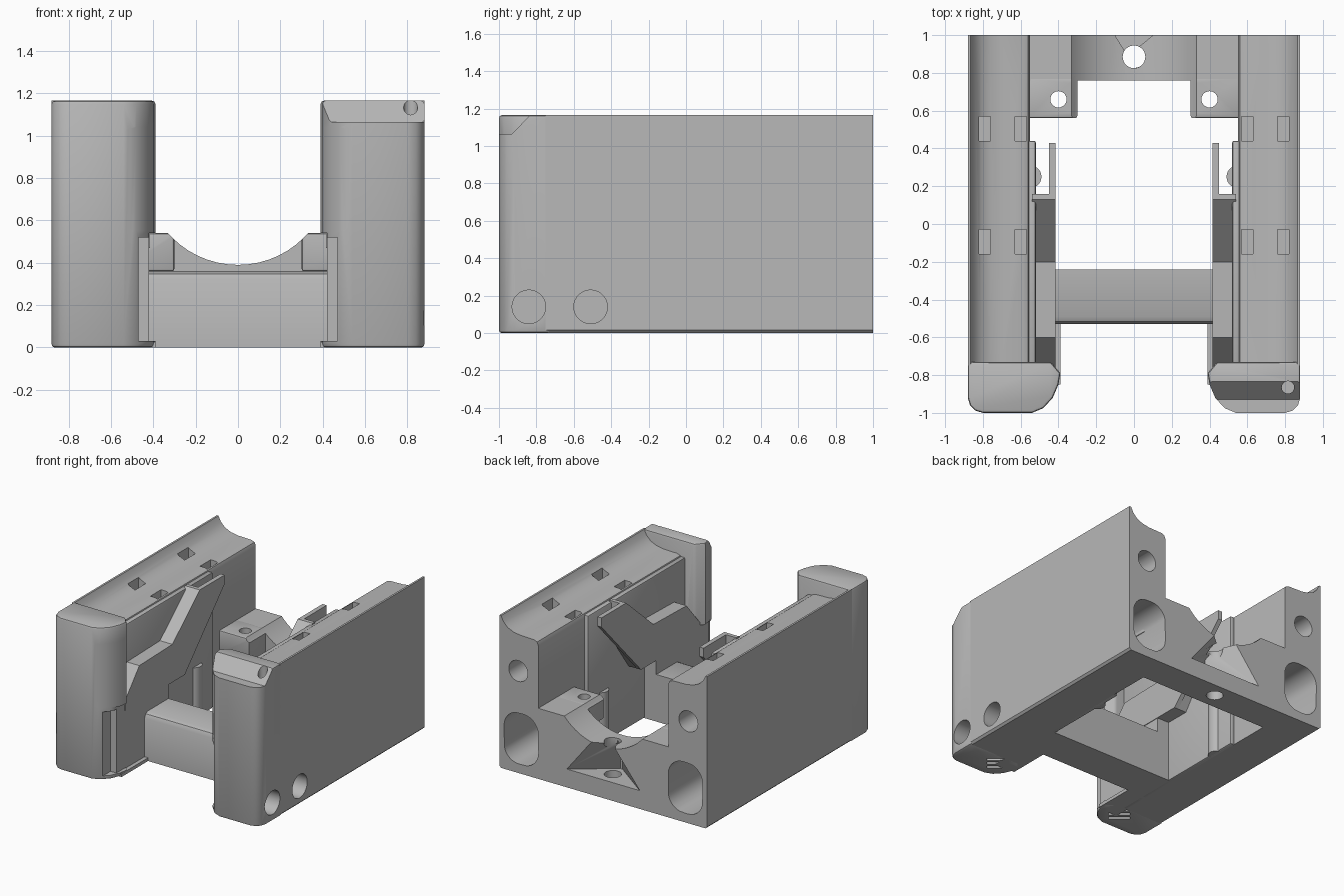
import bpy, bmesh, math
from mathutils import Vector

old = bpy.data.objects.get("Cube")
if old:
    bpy.data.objects.remove(old, do_unlink=True)

grey = bpy.data.materials.new("plain_grey")
grey.use_nodes = True
grey.diffuse_color = (0.48, 0.48, 0.48, 1)
grey.node_tree.nodes["Principled BSDF"].inputs["Base Color"].default_value = (0.48, 0.48, 0.48, 1)


def prism(name, pts, axis, a, b, s=1):
    """Extrude a 2D outline along an axis from a to b; s=-1 mirrors it in x."""
    place = {"x": lambda p, t: (t, p[0], p[1]),
             "y": lambda p, t: (p[0], t, p[1]),
             "z": lambda p, t: (p[0], p[1], t)}[axis]
    bm = bmesh.new()
    rings = []
    for t in (a, b):
        ring = []
        for p in pts:
            v = Vector(place(p, t))
            v.x *= s
            ring.append(bm.verts.new(v))
        rings.append(ring)
        bm.faces.new(ring)
    for i in range(len(pts)):
        j = (i + 1) % len(pts)
        bm.faces.new((rings[0][i], rings[0][j], rings[1][j], rings[1][i]))
    bmesh.ops.recalc_face_normals(bm, faces=bm.faces)
    me = bpy.data.meshes.new(name)
    bm.to_mesh(me)
    bm.free()
    me.materials.append(grey)
    ob = bpy.data.objects.new(name, me)
    bpy.context.collection.objects.link(ob)
    return ob


def box(name, x, y, z, s=1):
    return prism(name, [(x[0], y[0]), (x[1], y[0]), (x[1], y[1]), (x[0], y[1])], "z", z[0], z[1], s)


def rounded(x0, x1, y0, y1, r, n=7):
    """Rounded rectangle outline; a circle when r is half its width."""
    pts = []
    centres = [(x1 - r, y1 - r), (x0 + r, y1 - r), (x0 + r, y0 + r), (x1 - r, y0 + r)]
    for q, (cx, cy) in enumerate(centres):
        for i in range(n):
            t = math.pi / 2 * (q + i / n)
            pts.append((cx + r * math.cos(t), cy + r * math.sin(t)))
    return pts


def circle(cx, cy, r):
    return rounded(cx - r, cx + r, cy - r, cy + r, r)


def apply_mods(ob):
    bpy.context.view_layer.objects.active = ob
    for m in list(ob.modifiers):
        bpy.ops.object.modifier_apply(modifier=m.name)


def bevel(ob, width, segments=2):
    m = ob.modifiers.new("edge", "BEVEL")
    m.width, m.segments = width, segments
    m.limit_method, m.angle_limit = "ANGLE", math.radians(50)
    apply_mods(ob)


def cut(ob, cutters):
    for c in cutters:
        m = ob.modifiers.new("cut", "BOOLEAN")
        m.operation, m.solver, m.object = "DIFFERENCE", "EXACT", c
    apply_mods(ob)


parts, tools = [], []
WALL = [(.55, 0), (.865, 0), (.88, .015), (.88, 1.165), (.865, 1.165), (.845, 1.125), (.81, 1.09),
        (.76, 1.068), (.7, 1.058), (.585, 1.055), (.56, 1.045), (.55, 1.02)]
POST = [(.88, -.73), (.88, -.92), (.868, -.96), (.84, -.988), (.8, -1), (.54, -1), (.48, -.975),
        (.43, -.92), (.4, -.85), (.39, -.79), (.44, -.73)]
RAMP = [(.13, 1.05), (-.2, .76), (-.6, .75), (-.77, .55), (-.77, .47), (-.05, .47)]

# Bridge cutters: cradle, funnel, bolt hole
cradle = prism("cradle_cutter", rounded(-.44, .44, .39, 1.27, .44, 14), "y", .5, 1.1)
funnel = prism("funnel_cutter", [(-.31, .14), (.31, .14), (0, .53)], "y", .78, 1.001)
for v in funnel.data.vertices:
    if v.co.y < .9:
        v.co.x *= .03
        v.co.z = .14 + (v.co.z - .14) * .5
bolt = prism("bolt_cutter", circle(0, .885, .06), "z", -.1, .8)
tools += [cradle, funnel, bolt]
bridge_cutters = [cradle, funnel, bolt]

for s, side in ((1, "left"), (-1, "right")):
    back_pocket = prism("pocket_cutter", rounded(.55, .84, .07, .46, .125), "y", .45, 1.1, s)
    back_hole = prism("back_hole_cutter", circle(.72, .78, .08), "y", .6, 1.1, s)
    top_slots = [box("slot_cutter", x, y, (.97, 1.2), s)
                 for x in ((.57, .63), (.76, .82)) for y in ((.44, .57), (-.16, -.03))]
    side_holes, notch = [], []
    if s == 1:
        for y in (-.84, -.51):
            side_holes.append(prism("side_hole_cutter", circle(y, .14, .09), "x", .62, 1))
        notch = [prism("notch_cutter", [(-1.1, 1.065), (-.93, 1.065), (-.82, 1.18), (-1.1, 1.18)], "x", .3, 1),
                 prism("cap_hole_cutter", circle(.815, -.865, .033), "z", .98, 1.2)]
    # Outer wall
    wall = prism(side + "_wall", WALL, "y", -.75, 1, s)
    cut(wall, [back_pocket, back_hole] + top_slots + side_holes)
    # Front post with an open window and a stepped lower corner
    post = prism(side + "_front_post", POST, "z", 0, 1.165, s)
    bevel(post, .015)
    window = prism("window_cutter", rounded(.54, 1.1, .55, 1.04, .03), "y", -1.1, -.8, s)
    for v in window.data.vertices:
        v.co.x = s * (1.06 - abs(v.co.x))
    step = box("step_cutter", (.3, .47), (-1.1, -.87), (.03, .52), s)
    inset = box("inset_cutter", (.3, .42), (-1.1, -.6), (.03, .54), s)
    # Diagonal grip grooves underneath
    grooves = []
    for k in (-.055, 0, .055):
        cx, cy = s * .56 + k * .65, -.83 + k * .75
        d, w = Vector((-.76, .65)) * .075, Vector((.65, .76)) * .014
        c = Vector((cx, cy))
        grooves.append(prism("groove_cutter", [c - d - w, c + d - w, c + d + w, c - d + w], "z", -.1, .025))
    cut(post, [window, step, inset] + side_holes + notch + grooves)
    # Inner liner, lower leg and foot rim
    liner = box(side + "_liner", (.52, .56), (-.75, .44), (0, 1.04), s)
    bevel(liner, .01)
    leg = box(side + "_leg", (.42, .56), (-.86, -.24), (0, .48), s)
    foot = box(side + "_foot_rim", (.39, .56), (-.85, -.53), (0, .025), s)
    # Sloped ramp with its thin guide plate
    ramp = prism(side + "_ramp", [(.16, 1.05)] + RAMP + [(.16, .76)], "x", .43, .54, s)
    plate = prism(side + "_guide_plate", [(.43, 1.05)] + RAMP + [(.43, .98)], "x", .415, .45, s)
    # Rounded rib on the inner wall
    rib = prism(side + "_rib", circle(.55, .25, .06), "z", 0, .4, s)
    # Drilled rear corner block
    block = box(side + "_corner_block", (.3, .56), (.56, .78), (.36, .54), s)
    bevel(block, .012)
    drill = prism("drill_cutter", circle(.4, .66, .043), "z", .2, .8, s)
    cut(block, [drill, cradle])
    tools += [back_pocket, back_hole, window, step, inset, drill] + top_slots + side_holes + notch + grooves
    bridge_cutters.append(back_pocket)
    parts += [wall, post, liner, leg, foot, ramp, plate, rib, block]

# Rear bridge and front crossbar
bridge = box("rear_bridge", (-.56, .56), (.76, 1), (0, .54))
cut(bridge, bridge_cutters)
BAR = [(-.53, 0), (-.24, 0), (-.24, .36), (-.49, .36), (-.515, .348), (-.53, .32)]
bar = prism("crossbar", BAR, "x", -.45, .45)
parts += [bridge, bar]

for t in tools:
    bpy.data.objects.remove(t, do_unlink=True)

bpy.ops.object.select_all(action="DESELECT")
for p in parts:
    p.select_set(True)
bpy.context.view_layer.objects.active = parts[0]
bpy.ops.object.shade_smooth_by_angle(angle=math.radians(30))
